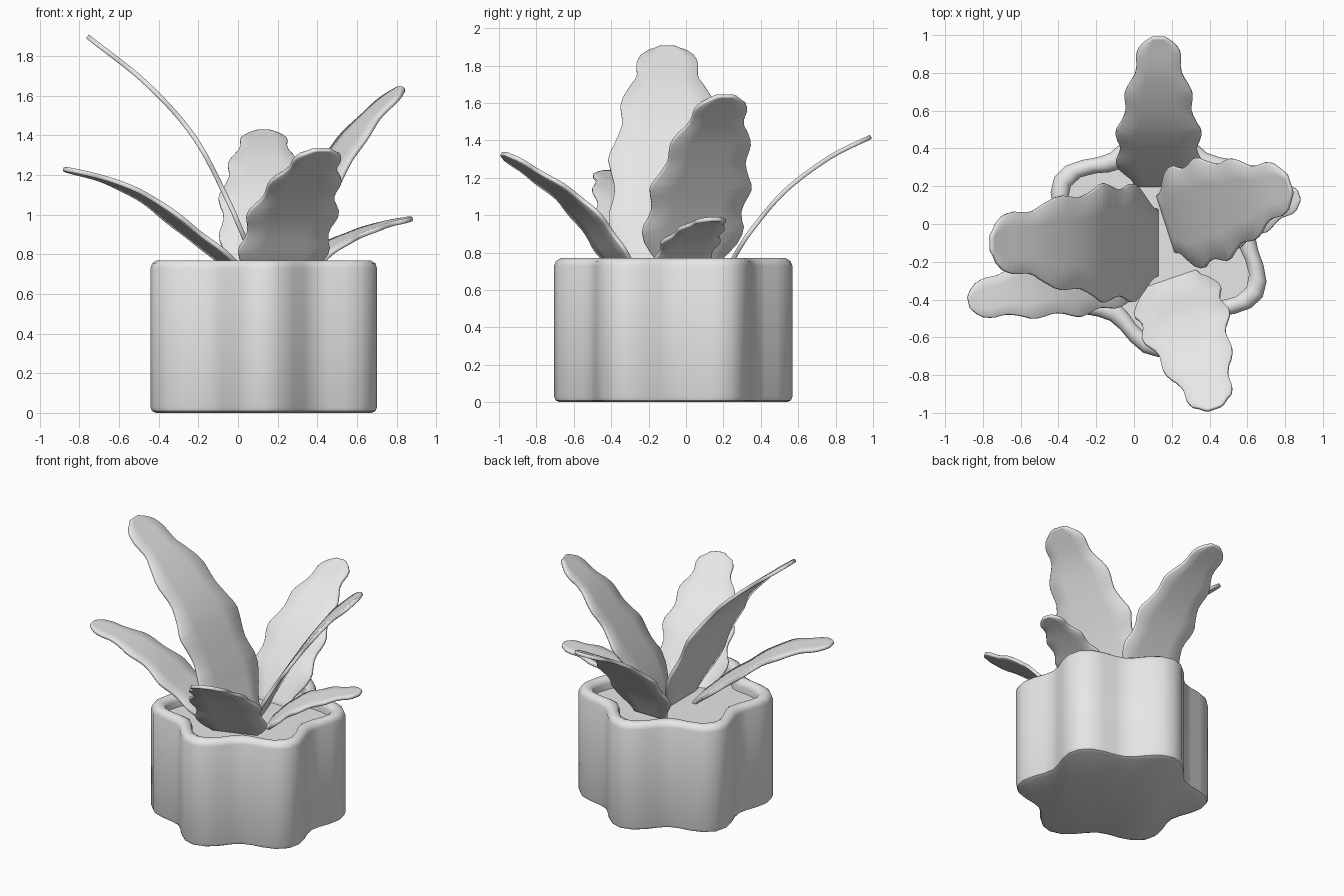
import bpy
import bmesh
from math import cos, sin, pi, radians
from mathutils import Vector

cube = bpy.data.objects.get("Cube")
if cube:
    bpy.data.objects.remove(cube, do_unlink=True)

grey = bpy.data.materials.new("light_grey")
grey.use_nodes = True
grey.diffuse_color = (0.8, 0.8, 0.8, 1)
grey.node_tree.nodes["Principled BSDF"].inputs["Base Color"].default_value = (0.8, 0.8, 0.8, 1)


def make_object(name, bm, angle):
    bmesh.ops.recalc_face_normals(bm, faces=bm.faces)
    mesh = bpy.data.meshes.new(name)
    bm.to_mesh(mesh)
    bm.free()
    obj = bpy.data.objects.new(name, mesh)
    bpy.context.collection.objects.link(obj)
    mesh.materials.append(grey)
    bpy.ops.object.select_all(action='DESELECT')
    obj.select_set(True)
    bpy.context.view_layer.objects.active = obj
    bpy.ops.object.shade_smooth_by_angle(angle=radians(angle))
    return obj


def sample(points, t):
    """Smooth curve through the points, t from 0 to 1."""
    pts = [Vector(p) for p in points]
    pts = [2 * pts[0] - pts[1]] + pts + [2 * pts[-1] - pts[-2]]
    x = t * (len(points) - 1)
    i = min(int(x), len(points) - 2)
    f = x - i
    a, b, c, d = pts[i:i + 4]
    return b + 0.5 * f * (c - a + f * (2 * a - 5 * b + 4 * c - d + f * (3 * (b - c) + d - a)))


def stitch(bm, rows, closed):
    for low, high in zip(rows, rows[1:]):
        n = len(low)
        for j in range(n if closed else n - 1):
            k = (j + 1) % n
            bm.faces.new((low[j], low[k], high[k], high[j]))


# Six-lobed pot wall with a rolled rim, as rings of (inset, height)
CENTRE = Vector((0.13, -0.068))
SEGMENTS = 48


def lobed_ring(bm, inset, z):
    ring = []
    for j in range(SEGMENTS):
        a = 2 * pi * j / SEGMENTS
        r = 0.575 - 0.062 * cos(6 * a) - inset
        ring.append(bm.verts.new((CENTRE.x + r * cos(a), CENTRE.y + r * sin(a), z)))
    return ring


wall = [(0.03, 0), (0.008, 0.01), (0, 0.03), (0, 0.73), (0.01, 0.755), (0.035, 0.77),
        (0.065, 0.77), (0.09, 0.755), (0.1, 0.73), (0.1, 0.66)]
bm = bmesh.new()
rings = [lobed_ring(bm, *p) for p in wall]
stitch(bm, rings, True)
bm.faces.new(rings[0])
make_object("pot", bm, 40)

# Soil
bm = bmesh.new()
bm.faces.new(lobed_ring(bm, 0.095, 0.69))
make_object("soil", bm, 30)

# Leaves: arched blades with a wavy edge
OUTLINE = [(0, 0.55), (0.12, 0.85), (0.25, 1), (0.45, 0.97), (0.6, 0.85),
           (0.75, 0.68), (0.88, 0.56), (0.95, 0.42), (1, 0.14)]


def blade_width(t):
    for (t0, w0), (t1, w1) in zip(OUTLINE, OUTLINE[1:]):
        if t <= t1:
            w = w0 + (w1 - w0) * (t - t0) / (t1 - t0)
            return w + 0.07 * cos(8 * pi * (t - 0.2)) * min(1, 8 * (1 - t))
    return OUTLINE[-1][1]


def leaf(name, base, azimuth, half_width, path):
    a = radians(azimuth)
    out = Vector((cos(a), sin(a), 0))
    side = Vector((-sin(a), cos(a), 0))
    # Cumulative arc length gives even spacing along the blade
    fine = [sample(path, i / 120) for i in range(121)]
    length = [0]
    for p, q in zip(fine, fine[1:]):
        length.append(length[-1] + (q - p).length)
    bm = bmesh.new()
    rows = []
    steps = 30
    for i in range(steps + 1):
        t = 1 - (1 - i / steps) ** 1.25
        k = next((k for k, s in enumerate(length) if s >= t * length[-1] - 1e-6), 120)
        p = Vector((base[0], base[1], 0)) + out * fine[k].x + Vector((0, 0, fine[k].y))
        w = half_width * blade_width(t)
        rows.append([bm.verts.new(p + side * w * u) for u in (-1, -0.5, 0, 0.5, 1)])
    stitch(bm, rows, False)
    obj = make_object(name, bm, 40)
    solid = obj.modifiers.new("thickness", 'SOLIDIFY')
    solid.thickness = 0.024
    solid.offset = 0
    bevel = obj.modifiers.new("soft_edge", 'BEVEL')
    bevel.width = 0.005
    bevel.segments = 1
    bevel.limit_method = 'ANGLE'
    bevel.angle_limit = radians(60)


leaf("back_leaf", (0.13, 0.2), 90, 0.22,
     [(0, 0.67), (0.06, 0.78), (0.15, 0.92), (0.33, 1.13), (0.57, 1.31), (0.79, 1.42)])
leaf("front_leaf", (0.18, -0.26), -71, 0.235,
     [(0, 0.64), (0.12, 0.77), (0.25, 0.95), (0.4, 1.1), (0.58, 1.22), (0.76, 1.33)])
leaf("tall_left_leaf", (0.17, 0), 18, 0.275,
     [(0, 0.67), (0.08, 0.85), (0.2, 1.06), (0.38, 1.32), (0.52, 1.49), (0.69, 1.64)])
leaf("low_left_leaf", (0.25, -0.06), 19, 0.16,
     [(0, 0.64), (0.14, 0.77), (0.27, 0.86), (0.48, 0.94), (0.66, 0.98)])
leaf("tall_right_leaf", (0.13, -0.1), 180, 0.305,
     [(0, 0.66), (0.05, 0.78), (0.11, 0.91), (0.18, 1.07), (0.35, 1.39), (0.59, 1.66), (0.89, 1.9)])
leaf("low_right_leaf", (0.06, -0.2), 193, 0.2,
     [(0, 0.66), (0.16, 0.8), (0.32, 0.92), (0.52, 1.07), (0.73, 1.17), (0.96, 1.23)])
